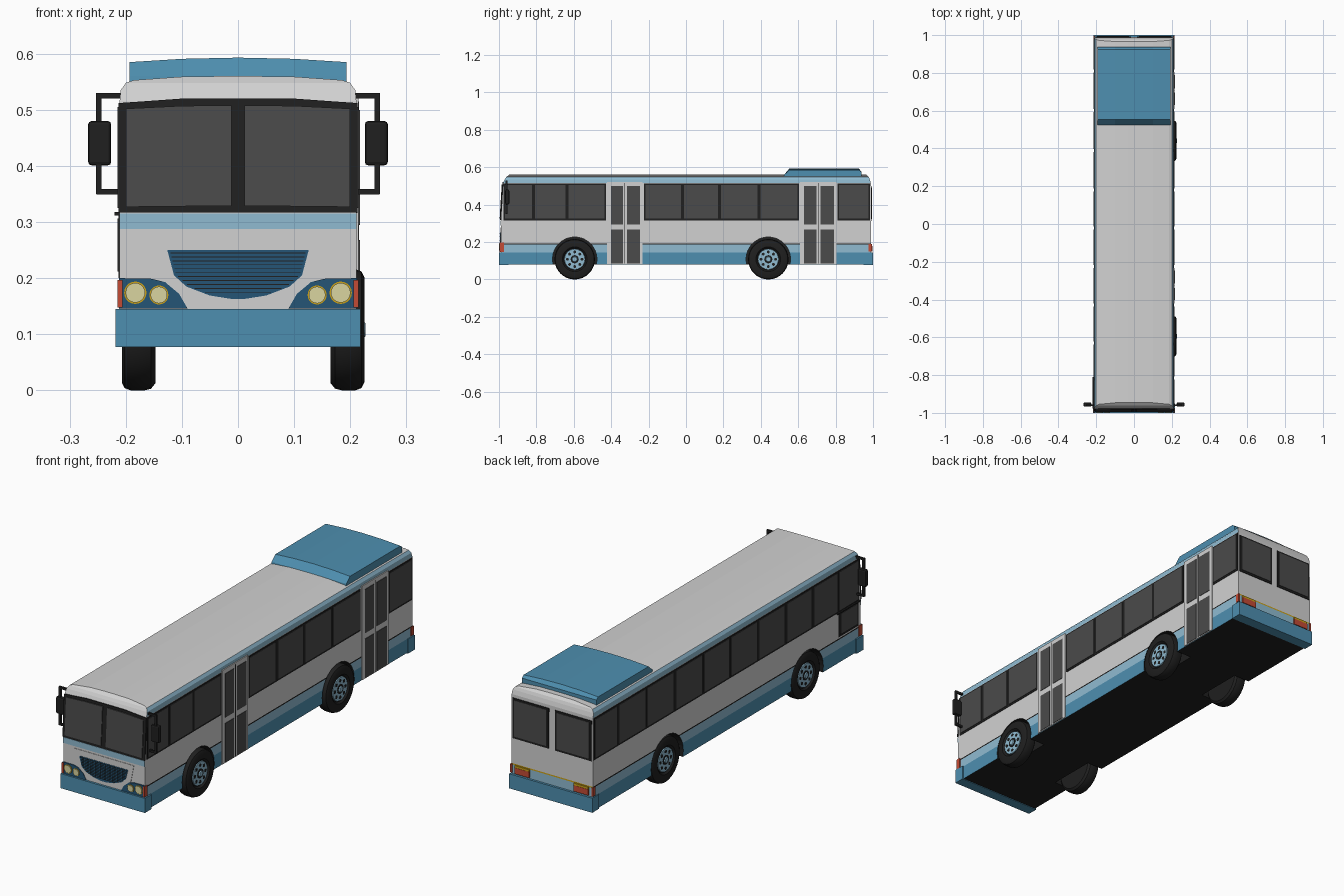
import bpy, bmesh, math

if "Cube" in bpy.data.objects:
    bpy.data.objects.remove(bpy.data.objects["Cube"])

COLOURS = {
    "light_grey": (0.64, 0.64, 0.64), "blue": (0.076, 0.275, 0.434),
    "pale_blue": (0.28, 0.50, 0.64), "dark_blue": (0.018, 0.09, 0.18),
    "glass_grey": (0.07, 0.07, 0.07), "black": (0.014, 0.014, 0.014),
    "lamp_yellow": (0.70, 0.66, 0.35), "red": (0.55, 0.07, 0.035),
    "amber": (0.6, 0.36, 0.01),
}
NAMES = list(COLOURS)
MATS = []
for n, c in COLOURS.items():
    m = bpy.data.materials.new(n)
    m.diffuse_color = (*c, 1)
    m.use_nodes = True
    m.node_tree.nodes["Principled BSDF"].inputs["Base Color"].default_value = m.diffuse_color
    MATS.append(m)


def finish(name, bm, mat=None):
    bmesh.ops.recalc_face_normals(bm, faces=bm.faces)
    me = bpy.data.meshes.new(name)
    bm.to_mesh(me)
    bm.free()
    for m in ([MATS[NAMES.index(mat)]] if mat else MATS):
        me.materials.append(m)
    ob = bpy.data.objects.new(name, me)
    bpy.context.collection.objects.link(ob)
    return ob


def loft(name, rings, mat):
    """Closed rings of equal length, bridged and capped."""
    bm = bmesh.new()
    vs = [[bm.verts.new(p) for p in r] for r in rings]
    n = len(rings[0])
    for a, b in zip(vs, vs[1:]):
        for i in range(n):
            bm.faces.new((a[i], a[(i + 1) % n], b[(i + 1) % n], b[i]))
    bm.faces.new(vs[0])
    bm.faces.new(vs[-1])
    return finish(name, bm, mat)


def box(name, x, y, z, mat):
    ring = lambda zz: [(x[0], y[0], zz), (x[1], y[0], zz), (x[1], y[1], zz), (x[0], y[1], zz)]
    return loft(name, [ring(z[0]), ring(z[1])], mat)


def interp(v, table):
    for (a, p), (b, q) in zip(table, table[1:]):
        if v <= b:
            return p + (q - p) * max(0, (v - a) / (b - a))
    return table[-1][1]


def front_y(z):
    return interp(z, [(0.0, -0.99), (0.315, -0.99), (0.515, -0.978), (0.545, -0.965), (0.56, -0.945)])


def front_plate(name, pts, d, mat):
    return loft(name, [[(x, front_y(z) - k, z) for x, z in pts] for k in (-0.002, d)], mat)


def rect(x0, x1, z0, z1):
    return [(x0, z0), (x1, z0), (x1, z1), (x0, z1)]


def side_plate(name, s, y, z, d, mat):
    return box(name, sorted((s * 0.209, s * (0.211 + d))), y, z, mat)


def lathe(name, s, x0, cy, cz, profile, mat, n=32):
    rings = [[(x0 + s * dx, cy + r * math.cos(2 * math.pi * i / n), cz + r * math.sin(2 * math.pi * i / n))
              for i in range(n)] for dx, r in profile]
    return loft(name, rings, mat)


# Body shell: half section, coloured in bands by height
SEC = [(0.211, 0.08), (0.211, 0.145), (0.211, 0.187), (0.211, 0.193), (0.211, 0.315), (0.211, 0.515),
       (0.209, 0.535), (0.200, 0.548), (0.185, 0.553), (0.1, 0.559), (0.03, 0.56)]
SIDE = ["blue", "pale_blue", "black", "light_grey", "light_grey", "pale_blue", "pale_blue"] + ["light_grey"] * 3
BACK = ["blue", "pale_blue", "amber"] + ["light_grey"] * 7
bm = bmesh.new()
back_y = lambda z: interp(z, [(0, 0.99), (0.515, 0.988), (0.545, 0.98), (0.56, 0.965)])
V = [[bm.verts.new((s * x, f(z), z)) for s, f in ((1, front_y), (1, back_y), (-1, back_y), (-1, front_y))]
     for x, z in SEC]
for i, (a, b) in enumerate(zip(V, V[1:])):
    for k, col in enumerate((SIDE[i], BACK[i], SIDE[i], "blue" if i == 0 else "light_grey")):
        j = (k + 1) % 4
        bm.faces.new((a[k], a[j], b[j], b[k])).material_index = NAMES.index(col)
bm.faces.new(V[0]).material_index = NAMES.index("black")
bm.faces.new(V[-1]).material_index = NAMES.index("light_grey")
body = finish("body_shell", bm)

# Wheels and wheel arches
WZ, AXLES = 0.108, (-0.595, 0.44)
for cy in AXLES:
    for s, outer in ((1, 0.225), (-1, -0.207)):
        cut = lathe("arch_cutter", s, 0, cy, WZ, [(0.13, 0.119), (0.26, 0.119)], "black")
        cut.data.materials.clear()
        for m in MATS:
            cut.data.materials.append(m)
        for p in cut.data.polygons:
            p.material_index = NAMES.index("black")
        cut.hide_render = True
        bpy.context.view_layer.objects.active = body
        mod = body.modifiers.new("arch", "BOOLEAN")
        mod.operation, mod.solver, mod.object = "DIFFERENCE", "EXACT", cut
        bpy.ops.object.modifier_apply(modifier=mod.name)
        bpy.data.objects.remove(cut)
        tyre = lathe("tyre", s, outer, cy, WZ, [(-0.06, 0.095), (-0.052, 0.105), (-0.04, 0.108), (-0.016, 0.108),
                     (-0.005, 0.104), (0, 0.094), (0, 0.066), (-0.008, 0.058)], "black")
        bpy.ops.object.select_all(action="DESELECT")
        tyre.select_set(True)
        bpy.context.view_layer.objects.active = tyre
        bpy.ops.object.shade_smooth_by_angle(angle=math.radians(35))
        lathe("wheel_rim", s, outer, cy, WZ, [(-0.01, 0.056), (-0.004, 0.054)], "pale_blue")
        lathe("hub_ring", s, outer, cy, WZ, [(-0.006, 0.022), (-0.002, 0.022)], "black", 16)
        lathe("hub_cap", s, outer, cy, WZ, [(-0.004, 0.016), (0.002, 0.012)], "pale_blue", 16)
        for i in range(8):
            t = math.pi / 4 * i
            lathe("rim_hole", s, outer, cy + 0.039 * math.cos(t), WZ + 0.039 * math.sin(t),
                  [(-0.006, 0.008), (-0.003, 0.008)], "black", 8)

# Bumpers
box("front_bumper", (-0.218, 0.218), (-1.0, -0.95), (0.077, 0.145), "blue")
box("rear_bumper", (-0.215, 0.215), (0.95, 1.0), (0.077, 0.145), "blue")


# Side windows: dark band with glass panes between the dividers
def window_run(s, edges):
    side_plate("window_frame", s, (edges[0], edges[-1]), (0.316, 0.512), 0.002, "black")
    for a, b in zip(edges, edges[1:]):
        side_plate("side_window", s, (a + 0.008, b - 0.008), (0.325, 0.505), 0.004, "glass_grey")


window_run(1, [-0.976, -0.815, -0.635, -0.428])
window_run(1, [-0.225, -0.02, 0.18, 0.39, 0.603])
window_run(1, [0.81, 0.985])
window_run(-1, [-0.976, -0.82, -0.63, -0.43, -0.225, -0.02, 0.18, 0.39, 0.6, 0.81, 0.985])

# Driver side lower panel and sill
side_plate("driver_lower_panel", -1, (-0.972, -0.825), (0.2, 0.316), 0.002, "black")
side_plate("driver_lower_glass", -1, (-0.96, -0.837), (0.212, 0.306), 0.004, "glass_grey")
side_plate("driver_sill", -1, (-0.976, -0.81), (0.312, 0.318), 0.009, "black")

# Doors on the right side
for y0, y1 in ((-0.422, -0.232), (0.61, 0.805)):
    mid = (y0 + y1) / 2
    side_plate("door_frame", 1, (y0, y1), (0.082, 0.522), 0.004, "light_grey")
    side_plate("door_seam", 1, (mid - 0.002, mid + 0.002), (0.085, 0.515), 0.005, "black")
    for a, b in ((y0 + 0.02, mid - 0.011), (mid + 0.011, y1 - 0.015)):
        side_plate("door_upper_glass", 1, (a, b), (0.295, 0.5), 0.006, "glass_grey")
        side_plate("door_lower_glass", 1, (a, b), (0.086, 0.268), 0.006, "glass_grey")

# Windscreen and band below it
front_plate("front_band", rect(-0.211, 0.211, 0.288, 0.315), 0.002, "pale_blue")
front_plate("windscreen_frame", [(-0.213, 0.317), (0.213, 0.317), (0.213, 0.512), (0.1, 0.52), (-0.1, 0.52),
            (-0.213, 0.512)], 0.004, "black")
for s in (1, -1):
    front_plate("windscreen_glass", [(s * x, z) for x, z in
                ((0.012, 0.329), (0.2, 0.327), (0.2, 0.502), (0.1, 0.507), (0.012, 0.508))], 0.007, "glass_grey")

# Front panel, grille and slats
half = [(0.155, 0.278), (0.14, 0.2), (0.11, 0.165), (0.09, 0.148)]
front_plate("front_panel", half + [(-x, z) for x, z in half[::-1]], 0.002, "light_grey")
bowl = [(0.163, 0.012), (0.169, 0.05), (0.185, 0.092), (0.205, 0.114), (0.25, 0.126)]
front_plate("grille", [(w, z) for z, w in bowl] + [(-w, z) for z, w in bowl[::-1]], 0.004, "dark_blue")
for i in range(11):
    z = 0.174 + 0.007 * i
    w = interp(z, bowl) - 0.004
    front_plate("grille_slat", rect(-w, w, z, z + 0.0015), 0.006, "black")

# Lamps and mirrors, both sides
for s in (1, -1):
    front_plate("headlight_panel", [(s * x, z) for x, z in ((0.212, 0.146), (0.09, 0.146), (0.105, 0.172),
                (0.13, 0.193), (0.155, 0.199), (0.212, 0.2))], 0.004, "dark_blue")
    for cx, cz, r in ((0.183, 0.174, 0.02), (0.141, 0.17, 0.017)):
        for nm, k, d, col in (("lamp_ring", 1.0, 0.006, "amber"), ("headlight", 0.88, 0.009, "lamp_yellow")):
            front_plate(nm, [(s * cx + r * k * math.cos(t * math.pi / 10), cz + r * k * math.sin(t * math.pi / 10))
                             for t in range(20)], d, col)
    xs = sorted((s * 0.206, s * 0.2145))
    box("front_marker", xs, (-0.997, -0.974), (0.148, 0.197), "red")
    box("rear_marker", xs, (0.975, 0.994), (0.15, 0.19), "red")
    xs = sorted((s * 0.115, s * 0.19))
    box("tail_light", xs, (0.985, 0.996), (0.15, 0.178), "red")
    box("tail_indicator", xs, (0.985, 0.995), (0.178, 0.188), "amber")
    # Rear windows
    box("rear_window_frame", sorted((s * 0.016, s * 0.204)), (0.98, 0.992), (0.312, 0.5), "black")
    box("rear_window", sorted((s * 0.026, s * 0.195)), (0.98, 0.994), (0.322, 0.492), "glass_grey")
    # Mirror bracket and housing
    for z in (0.525, 0.354):
        box("mirror_arm", sorted((s * 0.205, s * 0.252)), (-0.964, -0.955), (z - 0.005, z + 0.005), "black")
    box("mirror_post", sorted((s * 0.243, s * 0.253)), (-0.964, -0.955), (0.35, 0.53), "black")
    mirror = box("mirror", sorted((s * 0.226, s * 0.267)), (-0.967, -0.945), (0.401, 0.48), "black")
    bev = mirror.modifiers.new("bevel", "BEVEL")
    bev.width, bev.segments = 0.006, 2

# Roof unit with domed top
rings = []
for x in (-0.193, -0.1, 0, 0.1, 0.193):
    dz = 0.008 * (1 - (x / 0.193) ** 2)
    rings.append([(x, 0.522, 0.545), (x, 0.525, 0.56), (x, 0.552, 0.585 + dz), (x, 0.925, 0.585 + dz),
                  (x, 0.938, 0.575), (x, 0.938, 0.545)])
loft("roof_unit", rings, "blue")
